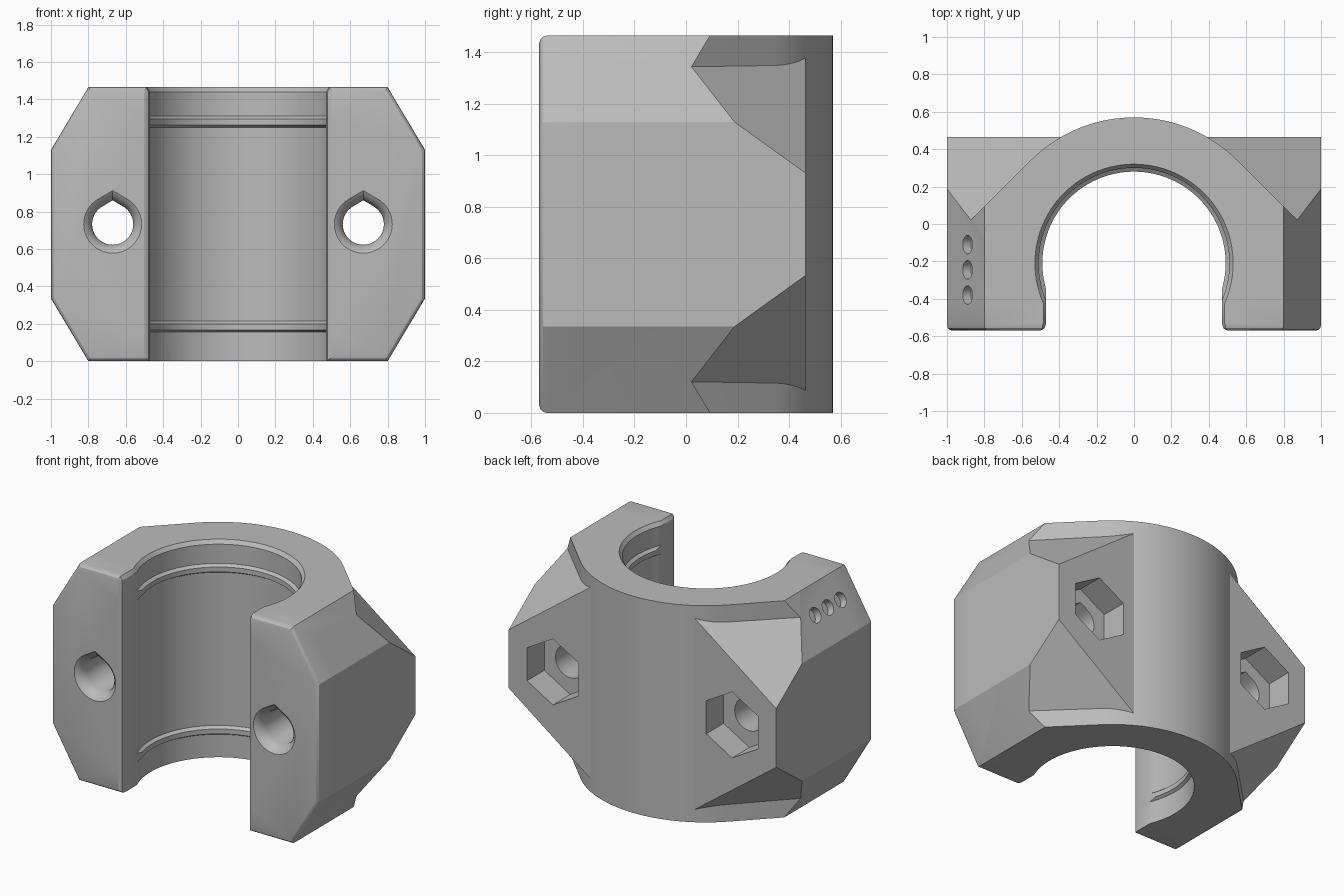
import bpy, bmesh, math
from mathutils import Vector

cube = bpy.data.objects.get("Cube")
if cube:
    bpy.data.objects.remove(cube, do_unlink=True)

H = 1.465            # overall height
MID = H / 2          # height of the bolts
FRONT, BACK = -0.57, 0.465
BORE_Y = -0.21       # bore axis
BOLT_X = 0.67

grey = bpy.data.materials.new("matte grey")
grey.use_nodes = True
colour = (0.5, 0.5, 0.5, 1)
grey.diffuse_color = colour
grey.node_tree.nodes["Principled BSDF"].inputs["Base Color"].default_value = colour


def loft(rings):
    """Closed skin through rings that share a point count."""
    bm = bmesh.new()
    loops = [[bm.verts.new(p) for p in ring] for ring in rings]
    n = len(loops[0])
    for a, b in zip(loops, loops[1:]):
        for i in range(n):
            j = (i + 1) % n
            bm.faces.new((a[i], a[j], b[j], b[i]))
    bm.faces.new(loops[0])
    bm.faces.new(loops[-1])
    bmesh.ops.recalc_face_normals(bm, faces=bm.faces[:])
    return bm


def prism(outline):
    return loft([[(x, y, z) for x, y in outline] for z in (0, H)])


def slice_off(bm, point, normal):
    """Remove everything beyond a plane and cap the cut."""
    geom = bm.verts[:] + bm.edges[:] + bm.faces[:]
    bmesh.ops.bisect_plane(bm, geom=geom, dist=1e-5, plane_co=point,
                           plane_no=normal, clear_outer=True)
    bmesh.ops.holes_fill(bm, edges=[e for e in bm.edges if e.is_boundary], sides=0)
    bmesh.ops.recalc_face_normals(bm, faces=bm.faces[:])


def corners():
    """The four side / top-or-bottom mirror directions."""
    return [(sx, sz) for sx in (-1, 1) for sz in (-1, 1)]


def chamfer_sides(bm):
    for sx, sz in corners():
        slice_off(bm, (sx * 0.8, 0, MID + sz * MID), (sx * 0.335, 0, sz * 0.2))


def to_object(name, bm):
    mesh = bpy.data.meshes.new(name)
    bm.to_mesh(mesh)
    bm.free()
    mesh.materials.append(grey)
    obj = bpy.data.objects.new(name, mesh)
    bpy.context.collection.objects.link(obj)
    return obj


def combine(target, name, bm, operation):
    tool = to_object(name, bm)
    tool.hide_render = True
    mod = target.modifiers.new(name, 'BOOLEAN')
    mod.operation = operation
    mod.solver = 'EXACT'
    mod.object = tool
    bpy.context.view_layer.objects.active = target
    bpy.ops.object.modifier_apply(modifier=mod.name)
    bpy.data.objects.remove(tool, do_unlink=True)


# Main body: rounded back with tangent 45 degree flanks
R = 0.78
flank = BORE_Y + R * math.sqrt(2) - 1
arc = [(R * math.cos(t), BORE_Y + R * math.sin(t))
       for t in (math.radians(45 + 90 * i / 28) for i in range(29))]
body = prism([(-1, FRONT), (1, FRONT), (1, flank)] + arc + [(-1, flank)])
chamfer_sides(body)
rim = [e for e in body.edges if all(abs(v.co.y - FRONT) < 1e-4 for v in e.verts)]
bmesh.ops.bevel(body, geom=rim, offset=0.03, segments=3, profile=0.5, affect='EDGES')
clamp = to_object("bearing_clamp_body", body)

# Wings behind the flanks that carry the nuts
wings = prism([(-1, -0.4), (1, -0.4), (1, BACK), (-1, BACK)])
chamfer_sides(wings)
for sx, sz in corners():
    slice_off(wings, (sx, BACK, MID + sz * 0.198), (sx * 0.735, 0.72, sz))
combine(clamp, "nut_wings", wings, 'UNION')


# Bore with an open front, two inner ridges and a chamfered top
def bore_ring(z, r, w):
    a = -math.acos(w / r)
    arc = [(r * math.cos(t), BORE_Y + r * math.sin(t))
           for t in (a + (math.pi - 2 * a) * i / 64 for i in range(65))]
    lip = [(w, FRONT + 0.04), (w + 0.008, FRONT + 0.013),
           (w + 0.03, FRONT), (w + 0.03, FRONT - 0.2)]
    left = [(-x, y) for x, y in lip]
    return [(x, y, z) for x, y in lip[::-1] + arc + left]


bore = [(-0.1, 0.51)]
for z in (0.155, 1.25):
    bore += [(z, 0.51), (z + 0.012, 0.49), (z + 0.045, 0.49), (z + 0.06, 0.51)]
rings = [bore_ring(z, r, 0.47) for z, r in bore]
rings += [bore_ring(H - 0.025, 0.51, 0.47), bore_ring(H + 0.025, 0.55, 0.5)]
combine(clamp, "bore_cutter", loft(rings), 'DIFFERENCE')


# Teardrop bolt holes with a flared mouth, and hexagonal nut pockets
def teardrop(cx, y, r, peak=1.16, n=40):
    lean = math.acos(1 / peak)
    ring = []
    for i in range(n):
        t = 2 * math.pi * i / n
        off = min(t, 2 * math.pi - t)
        d = r / math.cos(lean - off) if off < lean else r
        ring.append((cx + d * math.sin(t), y, MID + d * math.cos(t)))
    return ring


mouth = [(-0.05, 0.16), (0, 0.155), (0.012, 0.138), (0.035, 0.12), (0.07, 0.11), (0.95, 0.11)]
for side in (-BOLT_X, BOLT_X):
    combine(clamp, "bolt_cutter",
            loft([teardrop(side, FRONT + d, r) for d, r in mouth]), 'DIFFERENCE')
    pocket = [[(side + 0.223 * math.sin(k * math.pi / 3), y,
                MID + 0.223 * math.cos(k * math.pi / 3)) for k in range(6)]
              for y in (BACK - 0.185, BACK + 0.2)]
    combine(clamp, "nut_cutter", loft(pocket), 'DIFFERENCE')

# Three shallow marker dimples on one upper chamfer
out = Vector((-0.335, 0, 0.2)).normalized()
along = Vector((0.2, 0, 0.335)).normalized()
for y in (-0.11, -0.245, -0.38):
    centre = Vector((-0.89, y, H - 0.09 * 0.335 / 0.2))
    dimple = []
    for depth in (-0.05, 0.05):
        dimple.append([centre + out * depth + along * 0.05 * math.cos(t)
                       + Vector((0, 0.05 * math.sin(t), 0))
                       for t in (2 * math.pi * i / 24 for i in range(24))])
    combine(clamp, "dimple_cutter", loft(dimple), 'DIFFERENCE')

# Smooth the curved walls, keep the edges crisp
bpy.ops.object.select_all(action='DESELECT')
clamp.select_set(True)
bpy.context.view_layer.objects.active = clamp
bpy.ops.object.shade_smooth_by_angle(angle=math.radians(26))
